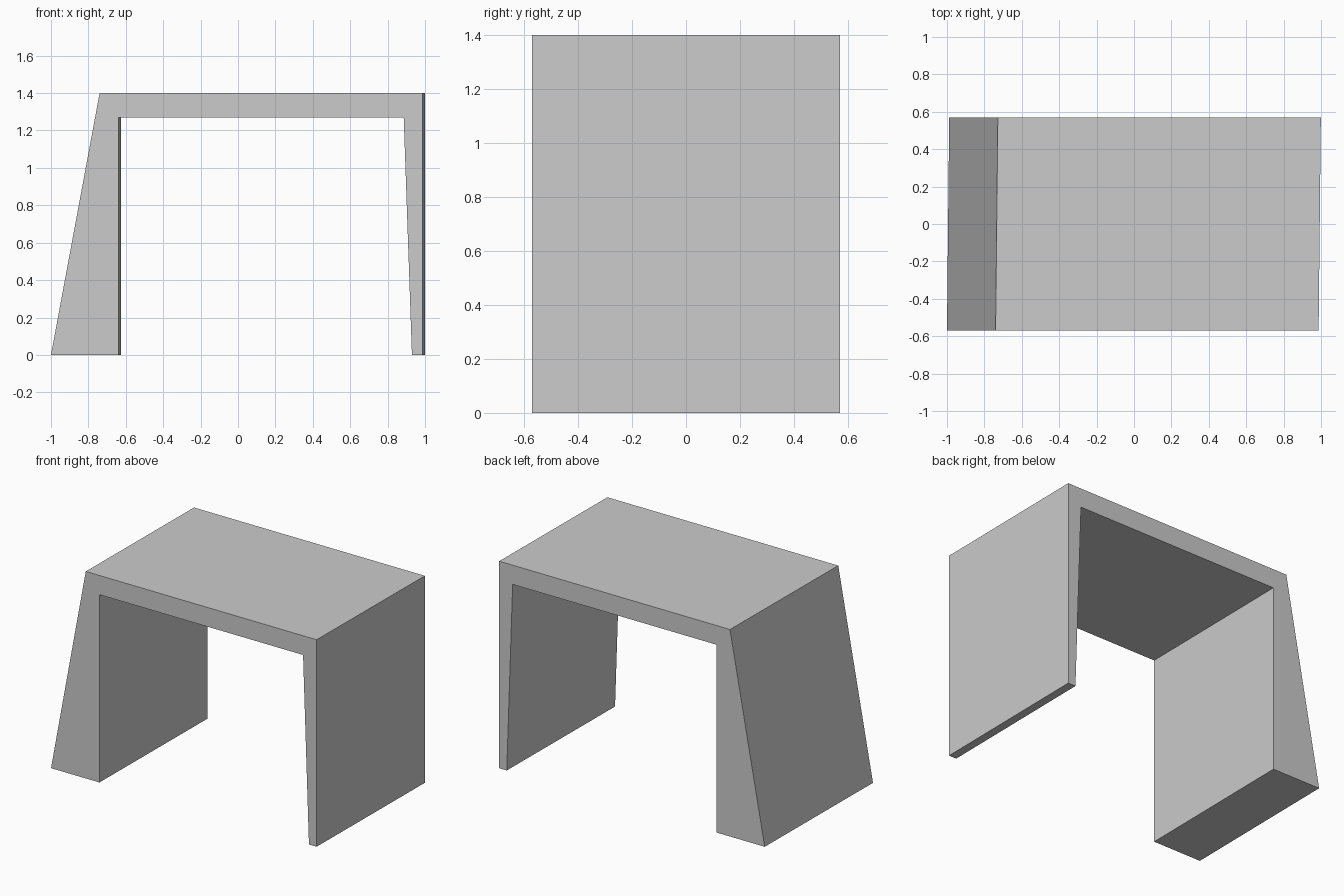
import bpy, bmesh

if "Cube" in bpy.data.objects:
    bpy.data.objects.remove(bpy.data.objects["Cube"])

# Front outline of the table: sloped left leg, flat top, thin tapered right leg
PROFILE = [(-1.0, 0), (-0.638, 0), (-0.638, 1.27), (0.886, 1.27),
           (0.93, 0), (0.987, 0), (0.987, 1.4), (-0.74, 1.4)]
HALF_DEPTH = 0.57
SKEW = 0.012  # sideways drift from front to back


def extruded_profile(name, points):
    bm = bmesh.new()
    front = bm.faces.new([bm.verts.new((x, -HALF_DEPTH, z)) for x, z in points])
    result = bmesh.ops.extrude_face_region(bm, geom=[front], use_keep_orig=True)
    back = [g for g in result["geom"] if isinstance(g, bmesh.types.BMVert)]
    bmesh.ops.translate(bm, verts=back, vec=(SKEW, 2 * HALF_DEPTH, 0))
    bmesh.ops.recalc_face_normals(bm, faces=bm.faces)
    mesh = bpy.data.meshes.new(name)
    bm.to_mesh(mesh)
    bm.free()
    obj = bpy.data.objects.new(name, mesh)
    bpy.context.collection.objects.link(obj)
    return obj


# Table body: both panel legs and the top in one piece
extruded_profile("table_body", PROFILE)
